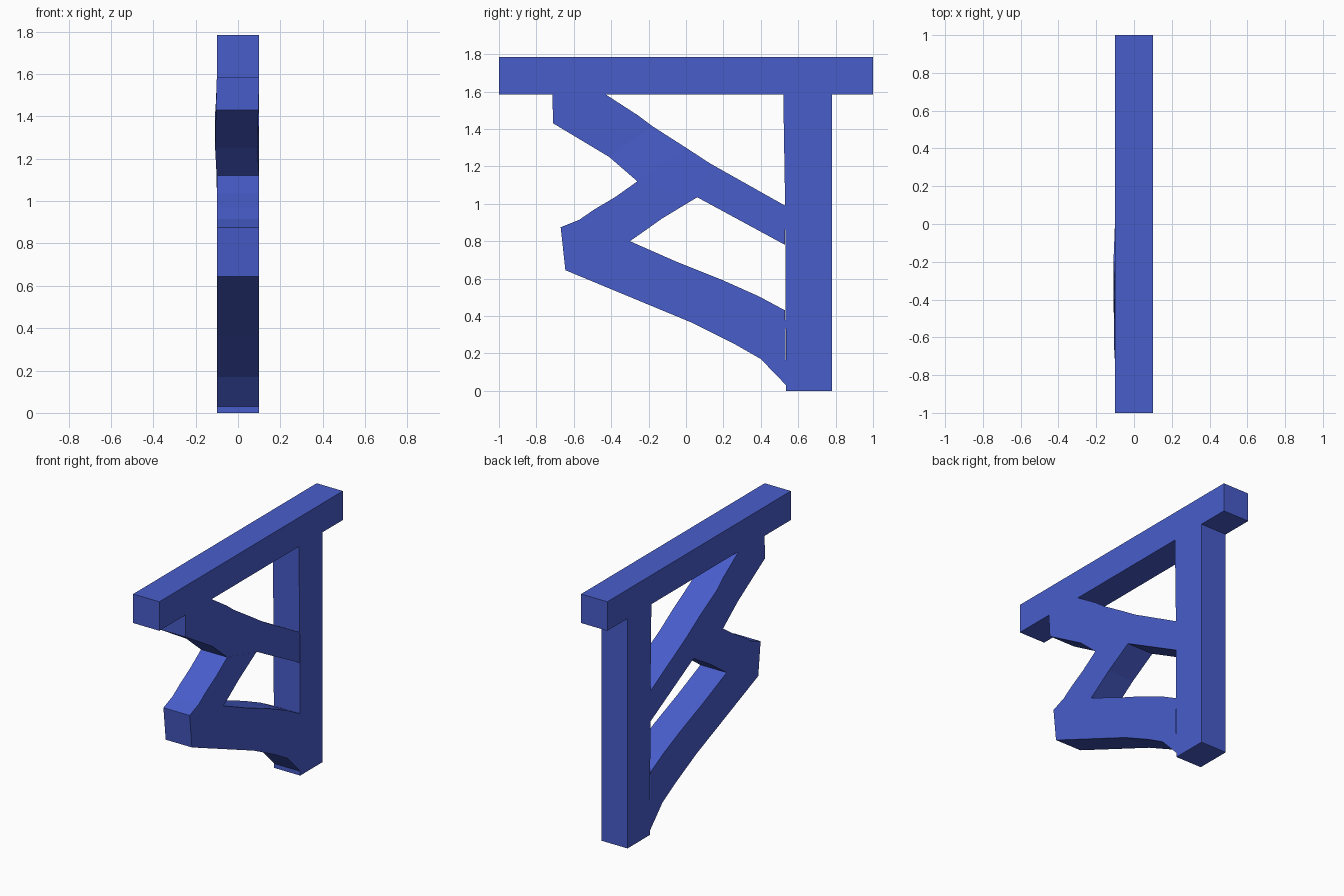
import bpy
import bmesh

cube = bpy.data.objects.get("Cube")
if cube:
    bpy.data.objects.remove(cube, do_unlink=True)

HALF = 0.1  # half thickness of the timber

# Single paint colour
paint = bpy.data.materials.new("blue paint")
paint.use_nodes = True
colour = (0.065, 0.11, 0.6, 1)
paint.diffuse_color = colour
paint.node_tree.nodes["Principled BSDF"].inputs["Base Color"].default_value = colour


def timber(name, sections, cap_start=False, cap_end=False):
    """Bar through sections of (edge point, opposite edge point, sideways bow)."""
    bm = bmesh.new()
    rings = []
    for (ya, za), (yb, zb), bow in sections:
        rings.append([bm.verts.new((x - bow, y, z)) for x, y, z in (
            (-HALF, ya, za), (HALF, ya, za), (HALF, yb, zb), (-HALF, yb, zb))])
    for r, s in zip(rings, rings[1:]):
        for i in range(4):
            j = (i + 1) % 4
            bm.faces.new((r[i], r[j], s[j], s[i]))
    # Ends buried in a joint stay open
    if cap_start:
        bm.faces.new(rings[0])
    if cap_end:
        bm.faces.new(rings[-1])
    bmesh.ops.recalc_face_normals(bm, faces=bm.faces)
    mesh = bpy.data.meshes.new(name)
    bm.to_mesh(mesh)
    bm.free()
    mesh.materials.append(paint)
    obj = bpy.data.objects.new(name, mesh)
    bpy.context.collection.objects.link(obj)
    return obj


# Horizontal beam and upright post
timber("top_beam", [((-1, 1.785), (-1, 1.585), 0),
                    ((1, 1.785), (1, 1.585), 0)], True, True)
timber("post", [((0.52, 1.585), (0.78, 1.585), 0),
                ((0.53, 0.99), (0.78, 0.99), 0),
                ((0.535, 0), (0.78, 0), 0)], False, True)

# Slightly bowed brace from beam to post
timber("upper_brace", [((-0.43, 1.585), (-0.715, 1.585), 0),
                       ((-0.26, 1.475), (-0.71, 1.43), 0.004),
                       ((-0.18, 1.415), (-0.41, 1.25), 0.008),
                       ((0.0, 1.30), (-0.26, 1.12), 0.001),
                       ((0.13, 1.215), (0.06, 1.035), 0),
                       ((0.53, 0.99), (0.53, 0.78), 0)])

# Short strut running forward and down from the upper brace
timber("middle_strut", [((-0.26, 1.12), (0.06, 1.035), 0),
                        ((-0.38, 1.035), (-0.13, 0.92), 0),
                        ((-0.49, 0.97), (-0.21, 0.863), 0),
                        ((-0.57, 0.915), (-0.26, 0.828), 0),
                        ((-0.67, 0.875), (-0.30, 0.80), 0)])

# Curved brace returning to the foot of the post
timber("lower_brace", [((-0.67, 0.875), (-0.645, 0.645), 0),
                       ((-0.30, 0.80), (-0.38, 0.535), 0),
                       ((-0.05, 0.69), (0.03, 0.365), 0),
                       ((0.20, 0.59), (0.26, 0.25), 0),
                       ((0.39, 0.505), (0.40, 0.17), 0),
                       ((0.53, 0.43), (0.535, 0.03), 0)], True, False)
